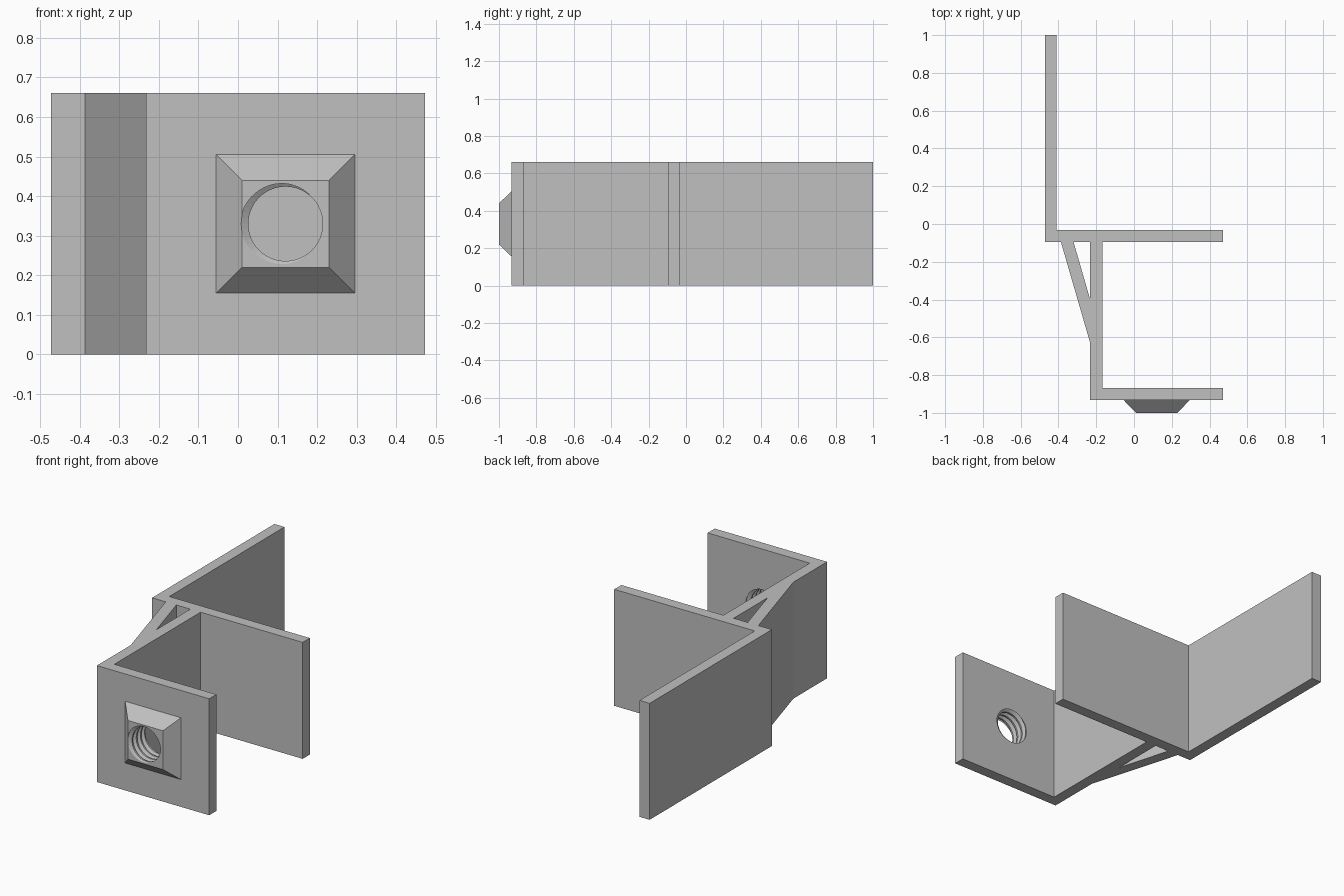
import bpy, bmesh, math
from mathutils import Vector

if "Cube" in bpy.data.objects:
    bpy.data.objects.remove(bpy.data.objects["Cube"], do_unlink=True)

HEIGHT = 0.66
HOLE_X, HOLE_Z = 0.12, 0.33
MINOR, MAJOR, PITCH = 0.094, 0.112, 0.0373

grey = bpy.data.materials.new("plain grey")
grey.use_nodes = True
grey.diffuse_color = (0.53, 0.53, 0.53, 1)
grey.node_tree.nodes["Principled BSDF"].inputs["Base Color"].default_value = grey.diffuse_color


def make_object(name, bm):
    bmesh.ops.recalc_face_normals(bm, faces=bm.faces[:])
    mesh = bpy.data.meshes.new(name)
    bm.to_mesh(mesh)
    bm.free()
    mesh.materials.append(grey)
    obj = bpy.data.objects.new(name, mesh)
    bpy.context.scene.collection.objects.link(obj)
    return obj


# Bracket: plan outline with a triangular opening behind the brace, extruded up
def build_bracket():
    outline = [(-0.472, 1), (-0.472, -0.095), (-0.387, -0.095), (-0.232, -0.63),
               (-0.232, -0.932), (0.472, -0.932), (0.472, -0.868), (-0.168, -0.868),
               (-0.168, -0.095), (0.472, -0.095), (0.472, -0.031), (-0.409, -0.031),
               (-0.409, 1)]
    opening = [(-0.32, -0.095), (-0.232, -0.095), (-0.232, -0.4)]
    bm = bmesh.new()
    edges = []
    for loop in (outline, opening):
        vs = [bm.verts.new((x, y, 0)) for x, y in loop]
        edges += [bm.edges.new((vs[i - 1], vs[i])) for i in range(len(vs))]
    bmesh.ops.triangle_fill(bm, use_beauty=True, edges=edges, normal=(0, 0, 1))
    result = bmesh.ops.extrude_face_region(bm, geom=bm.faces[:], use_keep_orig=True)
    top = [g for g in result["geom"] if isinstance(g, bmesh.types.BMVert)]
    bmesh.ops.translate(bm, verts=top, vec=(0, 0, HEIGHT))
    return make_object("bracket", bm)


# Boss: square frustum on the front plate
def build_boss():
    bm = bmesh.new()
    rings = []
    for y, half in ((-0.932, 0.175), (-1, 0.11)):
        rings.append([bm.verts.new((HOLE_X + sx * half, y, HOLE_Z + sz * half))
                      for sx, sz in ((-1, -1), (1, -1), (1, 1), (-1, 1))])
    for ring in rings:
        bm.faces.new(ring)
    for i in range(4):
        bm.faces.new((rings[0][i - 1], rings[0][i], rings[1][i], rings[1][i - 1]))
    return make_object("nut_boss", bm)


# Thread cutter: one continuous helical surface, closed with fans at both ends
def build_thread_cutter():
    segments, turns = 48, 7
    profile = ((0, MAJOR), (0.125, MAJOR), (0.4375, MINOR), (0.6875, MINOR))
    start = -1 - 2.5 * PITCH - 0.0625 * PITCH
    bm = bmesh.new()
    strips = []
    for k in range(turns * segments + 1):
        angle = -math.tau * k / segments
        row = []
        for offset, radius in profile:
            y = start + PITCH * (k / segments + offset)
            row.append(bm.verts.new((HOLE_X + radius * math.cos(angle), y,
                                     HOLE_Z + radius * math.sin(angle))))
        strips.append(row)
    for k in range(turns * segments):
        a, b = strips[k], strips[k + 1]
        for j in range(3):
            bm.faces.new((a[j], a[j + 1], b[j + 1], b[j]))
        if k + segments + 1 < len(strips):
            c, d = strips[k + segments], strips[k + segments + 1]
            bm.faces.new((a[3], c[0], d[0], b[3]))
    open_edges = [e for e in bm.edges if e.is_boundary]
    middle = (strips[0][0].co.y + strips[-1][3].co.y) / 2
    for side in (-1, 1):
        edges = [e for e in open_edges
                 if (sum(v.co.y for v in e.verts) / 2 - middle) * side > 0]
        cy = sum(v.co.y for e in edges for v in e.verts) / (2 * len(edges))
        centre = bm.verts.new(Vector((HOLE_X, cy, HOLE_Z)))
        for e in edges:
            bm.faces.new((e.verts[0], e.verts[1], centre))
    cutter = make_object("thread_cutter", bm)
    cutter.hide_render = True
    return cutter


bracket, boss, cutter = build_bracket(), build_boss(), build_thread_cutter()

# Cut the threaded hole through the plate and the boss
for obj in (bracket, boss):
    mod = obj.modifiers.new("threaded hole", "BOOLEAN")
    mod.operation = "DIFFERENCE"
    mod.solver = "EXACT"
    mod.object = cutter
    bpy.context.view_layer.update()
    graph = bpy.context.evaluated_depsgraph_get()
    mesh = bpy.data.meshes.new_from_object(obj.evaluated_get(graph))
    obj.modifiers.clear()
    obj.data = mesh
bpy.data.objects.remove(cutter, do_unlink=True)
